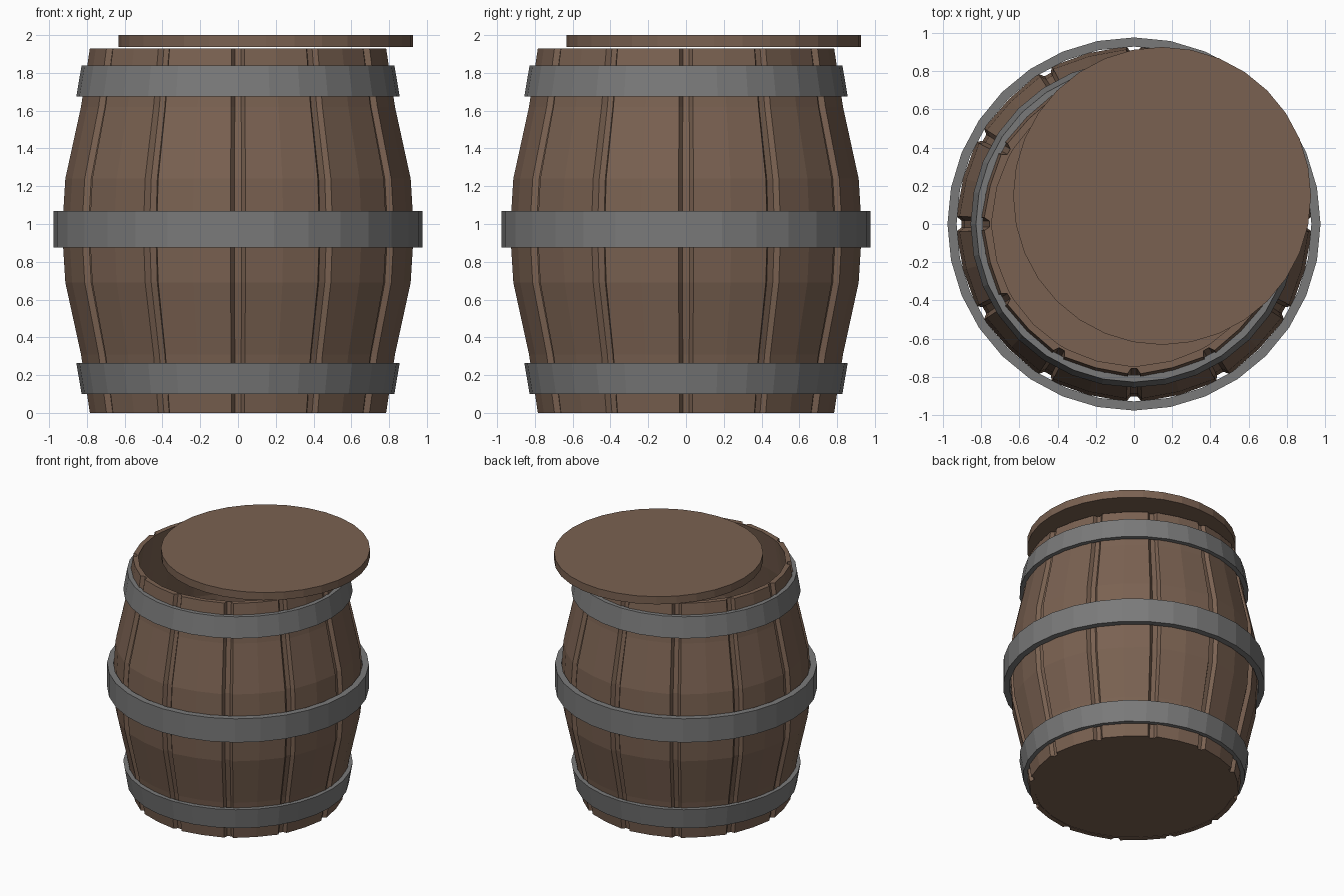
import bpy, bmesh, math

if "Cube" in bpy.data.objects:
    bpy.data.objects.remove(bpy.data.objects["Cube"])

def material(name, rgb):
    m = bpy.data.materials.new(name)
    m.diffuse_color = (*rgb, 1)
    m.use_nodes = True
    m.node_tree.nodes["Principled BSDF"].inputs["Base Color"].default_value = m.diffuse_color
    return m

wood = material("brown wood", (0.195, 0.121, 0.083))
iron = material("grey iron", (0.195, 0.195, 0.195))

def finish(bm, name, mat):
    bmesh.ops.recalc_face_normals(bm, faces=bm.faces)
    me = bpy.data.meshes.new(name)
    bm.to_mesh(me)
    bm.free()
    me.materials.append(mat)
    ob = bpy.data.objects.new(name, me)
    bpy.context.collection.objects.link(ob)
    return ob

def skin(bm, rings, close):
    """Quads between successive closed rings; optionally join last to first."""
    n = len(rings[0])
    pairs = list(zip(rings, rings[1:])) + ([(rings[-1], rings[0])] if close else [])
    for a, b in pairs:
        for i in range(n):
            j = (i + 1) % n
            bm.faces.new((a[i], a[j], b[j], b[i]))

def polar(bm, r, deg, z):
    a = math.radians(deg)
    return bm.verts.new((r * math.cos(a), r * math.sin(a), z))

# Staved wall: 12 staves, split by shallow grooves
H = 1.93
half = [(0, 0.785), (0.31, 0.832), (0.69, 0.915), (H / 2, 0.932)]
profile = half + [(H - z, r) for z, r in half[-2::-1]]
section = [(-1.2, -0.028), (1.2, -0.028), (2.5, 0), (15, -0.006), (27.5, 0)]
bm = bmesh.new()
outer = [[polar(bm, r + d, 30 * k + a, z) for k in range(12) for a, d in section]
         for z, r in profile]
inner = [[polar(bm, r - 0.042, 30 * k + a, z) for k in range(12) for a, d in section]
         for z, r in reversed(profile)]
skin(bm, outer + inner, True)
finish(bm, "barrel_staves", wood)

# Round boards: barrel bottom and the lid pushed to one side
def disc(name, r, z0, z1, x=0, y=0):
    bm = bmesh.new()
    bmesh.ops.create_cone(bm, cap_ends=True, segments=32, radius1=r, radius2=r, depth=z1 - z0)
    bmesh.ops.translate(bm, verts=bm.verts, vec=(x, y, (z0 + z1) / 2))
    finish(bm, name, wood)

disc("barrel_bottom", 0.75, 0.004, 0.06)
disc("lid", 0.78, 1.937, 2.0, 0.147, 0.147)

# Iron hoops, open tubes with thickness
def hoop(name, z0, r0, z1, r1, t):
    bm = bmesh.new()
    pts = [(r0, z0), (r1, z1), (r1 - t, z1), (r0 - t, z0)]
    skin(bm, [[polar(bm, r, 360 * i / 32, z) for i in range(32)] for r, z in pts], True)
    finish(bm, name, iron)

hoop("lower_hoop", 0.10, 0.828, 0.265, 0.856, 0.036)
hoop("middle_hoop", 0.875, 0.977, 1.07, 0.977, 0.048)
hoop("upper_hoop", 1.675, 0.856, 1.84, 0.828, 0.036)
